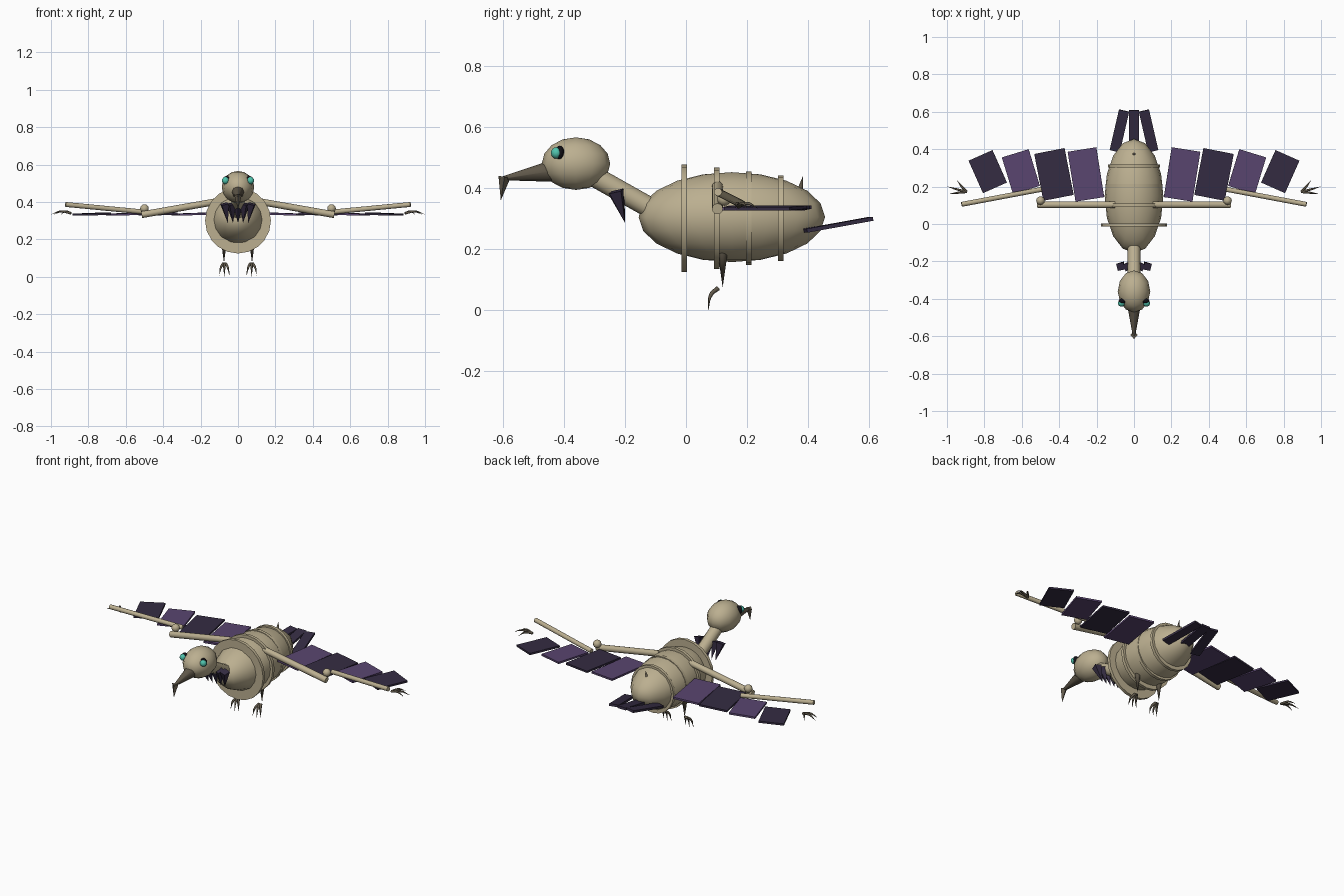
import bpy, math
from mathutils import Vector, Matrix

cube = bpy.data.objects.get("Cube")
if cube:
    bpy.data.objects.remove(cube, do_unlink=True)


def material(name, rgb):
    m = bpy.data.materials.new(name)
    m.use_nodes = True
    col = (*rgb, 1)
    m.diffuse_color = col
    m.node_tree.nodes["Principled BSDF"].inputs["Base Color"].default_value = col
    return m


BONE = material("bone", (0.5, 0.43, 0.28))
HORN = material("dark horn", (0.12, 0.1, 0.07))
PURPLE = material("purple feather", (0.1, 0.06, 0.16))
DARK = material("dark feather", (0.035, 0.025, 0.055))
BLACK = material("eye socket", (0.006, 0.005, 0.008))
TEAL = material("teal eye", (0.08, 0.55, 0.42))


def finish(name, mat, smooth=True):
    ob = bpy.context.object
    ob.name = name
    ob.data.materials.append(mat)
    if smooth:
        bpy.ops.object.shade_smooth_by_angle(angle=math.radians(50))
    return ob


def ball(name, mat, loc, size, seg=16, rings=10):
    bpy.ops.mesh.primitive_uv_sphere_add(segments=seg, ring_count=rings, location=loc)
    bpy.context.object.scale = size
    return finish(name, mat)


def rod(name, mat, a, b, r1, r2=None, sides=12):
    """Cylinder or cone from a to b."""
    a, b = Vector(a), Vector(b)
    d = b - a
    bpy.ops.mesh.primitive_cone_add(
        vertices=sides, radius1=r1, radius2=r1 if r2 is None else r2,
        depth=d.length, location=(a + b) / 2,
        rotation=d.to_track_quat("Z", "Y").to_euler())
    return finish(name, mat, sides > 4)


def panel(name, mat, loc, size, rot):
    bpy.ops.mesh.primitive_cube_add(size=1, location=loc, rotation=rot)
    bpy.context.object.scale = size
    return finish(name, mat, False)


def claw(name, points, radius):
    """Curved tapering claw through three points."""
    cu = bpy.data.curves.new(name, "CURVE")
    cu.dimensions = "3D"
    cu.bevel_depth = radius
    cu.bevel_resolution = 1
    cu.resolution_u = 4
    cu.use_fill_caps = True
    sp = cu.splines.new("BEZIER")
    sp.bezier_points.add(len(points) - 1)
    for bp, p, r in zip(sp.bezier_points, points, (1, 0.8, 0.05)):
        bp.co, bp.radius = p, r
        bp.handle_left_type = bp.handle_right_type = "AUTO"
    cu.materials.append(HORN)
    ob = bpy.data.objects.new(name, cu)
    bpy.context.collection.objects.link(ob)
    return ob


# Body with bands and a back spike
ball("body", BONE, (0, 0.15, 0.305), (0.157, 0.305, 0.147), 16, 10)
for i, (y, r) in enumerate([(-0.005, 0.176), (0.1, 0.166), (0.205, 0.153), (0.31, 0.14)]):
    rod(f"body_band_{i + 1}", BONE, (0, y - 0.009, 0.301), (0, y + 0.009, 0.301), r, sides=20)
rod("back_spike", HORN, (0, 0.37, 0.38), (0, 0.383, 0.44), 0.012, 0, 8)

# Neck, head and hooked beak
rod("neck", BONE, (0, -0.09, 0.32), (0, -0.33, 0.455), 0.034)
ball("head", BONE, (0, -0.36, 0.48), (0.087, 0.112, 0.086), 12, 8)
rod("beak", HORN, (0, -0.43, 0.457), (0, -0.612, 0.43), 0.037, 0.004, 8)
rod("beak_hook", HORN, (0, -0.594, 0.437), (0, -0.606, 0.36), 0.02, 0, 4)

# Throat feathers fanning out below the neck
for i in range(-2, 3):
    rod(f"throat_feather_{i + 3}", DARK, (i * 0.036, -0.228, 0.39),
        (i * 0.027, -0.2, 0.287), 0.028, 0, 4)

# Tail feathers converging towards the tip
for i in (-1, 0, 1):
    panel(f"tail_feather_{i + 2}", DARK, (i * 0.078, 0.498, 0.28), (0.056, 0.225, 0.013),
          (math.radians(10), 0, math.radians(13 * i)))

FEATHERS = [(0.257, 0.265, 0.155, 0.27, 9), (0.428, 0.265, 0.165, 0.255, 11),
            (0.605, 0.28, 0.15, 0.205, 17), (0.782, 0.28, 0.14, 0.19, 24)]

for side, s in (("left", 1), ("right", -1)):
    # Eyes
    ball(f"{side}_eye_socket", BLACK, (s * 0.062, -0.413, 0.515), (0.021, 0.015, 0.024), 12, 8)
    ball(f"{side}_eye", TEAL, (s * 0.067, -0.424, 0.515), (0.019, 0.018, 0.019), 12, 8)

    # Wing bones
    rod(f"{side}_upper_wing", BONE, (s * 0.1, 0.103, 0.405), (s * 0.515, 0.103, 0.332), 0.018)
    ball(f"{side}_elbow", BONE, (s * 0.5, 0.125, 0.365), (0.023,) * 3, 12, 8)
    rod(f"{side}_forewing", BONE, (s * 0.495, 0.185, 0.346), (s * 0.922, 0.105, 0.387), 0.013)

    # Wing feathers in alternating colours
    for i, (x, y, w, l, a) in enumerate(FEATHERS):
        panel(f"{side}_wing_feather_{i + 1}", DARK if i % 2 else PURPLE, (s * x, y, 0.335),
              (w, l, 0.011), (0, math.radians(s * 2), math.radians(-s * a)))

    # Wing tip claws
    for i, (x, y) in enumerate([(0.984, 0.162), (0.998, 0.2), (0.946, 0.233)]):
        mid = (s * (0.9 + x) / 2, (0.172 + y) / 2, 0.35)
        claw(f"{side}_wing_claw_{i + 1}", [(s * 0.895, 0.172, 0.34), mid, (s * x, y, 0.334)], 0.007)

    # Legs and toes
    rod(f"{side}_leg", HORN, (s * 0.075, 0.12, 0.2), (s * 0.075, 0.12, 0.075), 0.018, 0, 10)
    for i in (-1, 0, 1):
        x = s * 0.073
        claw(f"{side}_toe_{i + 2}", [(x + i * 0.005, 0.105, 0.072), (x + i * 0.018, 0.082, 0.052),
                                     (x + i * 0.027, 0.073, 0.008 if i else 0.001)], 0.008)
